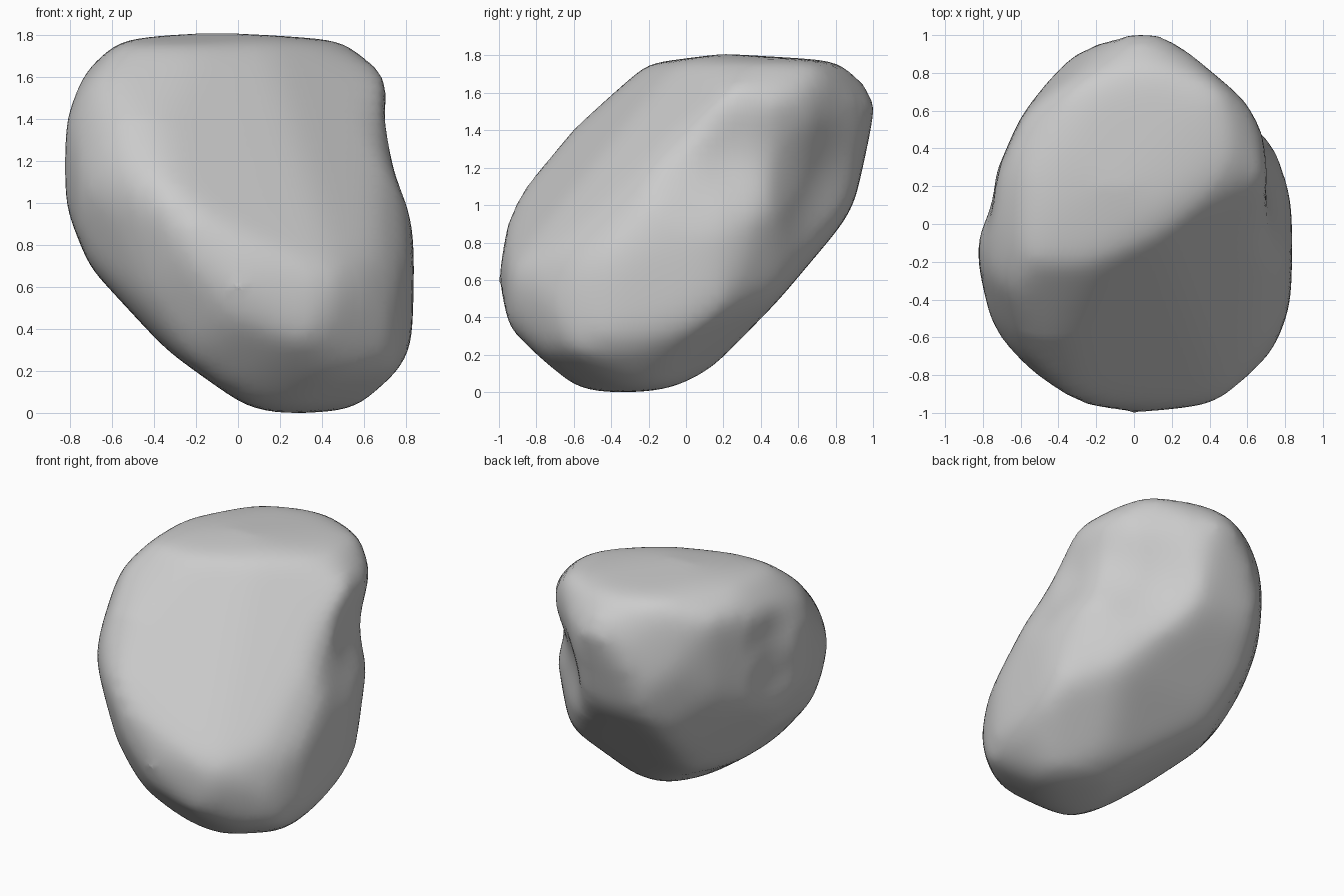
import bpy, bmesh
from math import cos, sin, radians
from mathutils import Vector
from mathutils.geometry import convex_hull_2d

if "Cube" in bpy.data.objects:
    bpy.data.objects.remove(bpy.data.objects["Cube"], do_unlink=True)


def chop(bm, point, normal):
    """Slice off everything beyond a plane and cap the cut."""
    bmesh.ops.bisect_plane(
        bm, geom=bm.verts[:] + bm.edges[:] + bm.faces[:], dist=.00001,
        plane_co=point, plane_no=normal, clear_outer=True)
    rim = [e for e in bm.edges if e.is_boundary]
    if rim:
        bmesh.ops.holes_fill(bm, edges=rim, sides=0)


def carve(bm, turn, tilt, outline):
    """Trim the block to a convex outline seen from a turned, tilted side."""
    a, e = radians(turn), radians(tilt)
    right = Vector((cos(a), sin(a), 0))
    up = Vector((-sin(a) * sin(e), cos(a) * sin(e), cos(e)))
    pts = [Vector(p) for p in outline]
    pts = [pts[i] for i in convex_hull_2d(pts)]
    for p, q in zip(pts, pts[1:] + pts[:1]):
        edge = q - p
        n = Vector((edge.y, -edge.x)).normalized()
        if n.dot(p) < 0:
            n = -n
        chop(bm, right * p.x + up * p.y, right * n.x + up * n.y)


# Rough block, carved from the front, side, top and three oblique directions
bm = bmesh.new()
bmesh.ops.create_cube(bm, size=3)
carve(bm, 0, 0, [
    (.05, -.87), (.2, -.9), (.55, -.89), (.75, -.7), (.82, -.6), (.83, -.1),
    (.79, .1), (.72, .7), (.55, .86), (0, .9), (-.2, .9), (-.56, .87),
    (-.74, .7), (-.81, .5), (-.83, .3), (-.82, .1), (-.7, -.2), (-.33, -.6)])
carve(bm, 90, 0, [
    (-.6, -.89), (-.4, -.9), (-.09, -.88), (.12, -.78), (.49, -.4),
    (.81, -.02), (.89, .1), (.98, .5), (1.02, .7), (.85, .86), (.2, .9),
    (-.2, .85), (-.6, .5), (-.94, .1), (-1, -.3), (-.95, -.6), (-.8, -.78)])
carve(bm, 0, 90, [
    (-.16, 1.02), (.14, 1.02), (.36, .91), (.6, .68), (.72, .5), (.83, .1),
    (.83, -.4), (.73, -.68), (.45, -.94), (0, -1), (-.35, -.96),
    (-.58, -.78), (-.74, -.57), (-.83, -.15), (-.75, .2), (-.6, .55),
    (-.37, .87)])
carve(bm, 45, 30, [
    (.34, 1.11), (.7, .98), (.84, .81), (.88, .65), (.81, -.05), (.7, -.61),
    (.6, -.75), (.22, -1.07), (-.22, -1.06), (-.45, -.93), (-.69, -.72),
    (-.84, -.41), (-.95, .1), (-.87, .37), (-.71, .73), (-.34, 1.01)])
carve(bm, 225, 30, [
    (-.89, .61), (-.65, .79), (-.4, .82), (-.14, .82), (.3, .78), (.55, .69),
    (.77, .5), (.91, .31), (.94, .14), (.82, -.23), (.68, -.39), (.48, -.52),
    (.19, -.63), (-.17, -.68), (-.37, -.64), (-.57, -.52), (-.74, -.35)])
carve(bm, 135, -30, [
    (-.09, 1.12), (.23, 1.15), (.53, 1.08), (.69, .97), (.78, .8), (.86, .47),
    (.8, .11), (.69, -.12), (.43, -.5), (.1, -.8), (-.16, -.92), (-.42, -.95),
    (-.78, -.84), (-.94, -.64), (-1, -.38), (-.94, -.12), (-.32, .96)])

# Broad single cuts: direction faced and distance from the middle
for facing, reach in [
        ((.48, -.61, .63), .635),     # slope from the top ridge, front right
        ((.3, -.7, .65), .63),        # same slope carried on to the left
        ((-.6, -.75, -.25), .94),     # lower left of the front
        ((.4, .55, -.73), .77)]:      # underside at the back right
    n = Vector(facing).normalized()
    chop(bm, n * reach, n)
bmesh.ops.recalc_face_normals(bm, faces=bm.faces[:])

mesh = bpy.data.meshes.new("boulder")
bm.to_mesh(mesh)
bm.free()
boulder = bpy.data.objects.new("boulder", mesh)
bpy.context.collection.objects.link(boulder)

# Weather the block: even mesh, worn edges, worn-away thickness restored
remesh = boulder.modifiers.new("even_mesh", "REMESH")
remesh.mode = "VOXEL"
remesh.voxel_size = .05
soften = boulder.modifiers.new("soften", "SMOOTH")
soften.factor = .5
soften.iterations = 28
swell = boulder.modifiers.new("swell", "DISPLACE")
swell.mid_level = 0
swell.strength = .01
graph = bpy.context.evaluated_depsgraph_get()
worn = bpy.data.meshes.new_from_object(boulder.evaluated_get(graph))
boulder.modifiers.clear()
boulder.data = worn

# Hollows worn into the sides: centre, radius, push
hollows = [
    ((.74, .4, .4), .4, (-.06, -.03, 0)),       # under the top right rim
    ((.82, .12, .3), .4, (-.05, 0, 0)),         # right flank
    ((.5, .75, .2), .4, (-.035, -.035, 0)),     # back right
    ((-.74, .12, .5), .26, (.03, 0, 0)),        # upright groove, left flank
    ((-.76, .1, .2), .26, (.03, 0, 0)),
]
for v in worn.vertices:
    shift = Vector()
    for centre, radius, push in hollows:
        t = (v.co - Vector(centre)).length / radius
        if t < 1:
            shift += Vector(push) * (1 - t * t) ** 2
    v.co += shift

# Stand the boulder on the ground
floor = min(v.co.z for v in worn.vertices)
for v in worn.vertices:
    v.co.z -= floor

# Stone colour and smooth shading
stone = bpy.data.materials.new("stone_grey")
stone.use_nodes = True
colour = (.6, .6, .6, 1)
stone.diffuse_color = colour
stone.node_tree.nodes["Principled BSDF"].inputs["Base Color"].default_value = colour
worn.materials.clear()
worn.materials.append(stone)
bpy.context.view_layer.objects.active = boulder
boulder.select_set(True)
bpy.ops.object.shade_smooth_by_angle(angle=radians(40))
